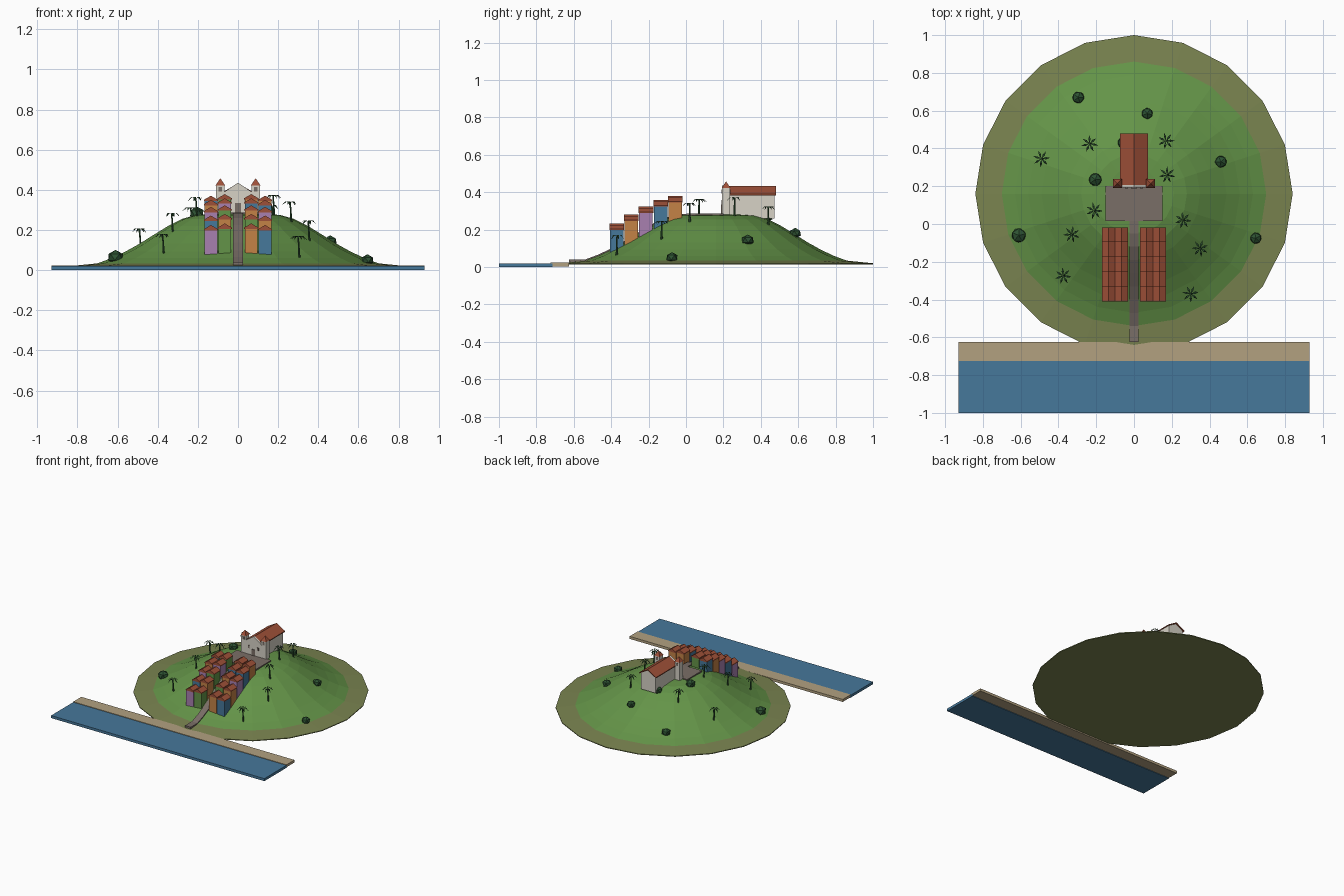
import bpy, bmesh, math, random
from mathutils import Vector, Matrix

if "Cube" in bpy.data.objects:
    bpy.data.objects.remove(bpy.data.objects["Cube"])
random.seed(4)


def material(name, *rgb):
    lin = [((c / 255 + 0.055) / 1.055) ** 2.4 for c in rgb] + [1]
    m = bpy.data.materials.new(name)
    m.use_nodes = True
    m.diffuse_color = lin
    m.node_tree.nodes["Principled BSDF"].inputs["Base Color"].default_value = lin
    return m


grass = material("grass green", 100, 148, 72)
earth = material("olive earth", 122, 132, 80)
blue = material("blue", 70, 120, 155)
sand = material("sand", 178, 161, 128)
stone = material("grey stone", 122, 110, 103)
white = material("lime white", 215, 210, 198)
tile = material("terracotta", 158, 80, 56)
purple = material("purple", 168, 128, 176)
orange = material("ochre orange", 196, 130, 70)
leaf = material("dark leaf", 45, 82, 50)


def finish(name, bm, *mats):
    bmesh.ops.recalc_face_normals(bm, faces=bm.faces)
    mesh = bpy.data.meshes.new(name)
    bm.to_mesh(mesh)
    bm.free()
    for m in mats:
        mesh.materials.append(m)
    ob = bpy.data.objects.new(name, mesh)
    bpy.context.collection.objects.link(ob)
    return ob


def box(name, mat, x, y, z):
    """Box from (low, high) ranges on each axis."""
    bm = bmesh.new()
    bmesh.ops.create_cube(bm, size=1)
    for v in bm.verts:
        v.co = [r[0] if c < 0 else r[1] for c, r in zip(v.co, (x, y, z))]
    return finish(name, bm, mat)


def prism(name, mat, outline, y0, y1):
    """Extrude an x-z outline along y."""
    bm = bmesh.new()
    face = bm.faces.new([bm.verts.new((x, y0, z)) for x, z in outline])
    out = bmesh.ops.extrude_face_region(bm, geom=[face])["geom"]
    for v in out:
        if isinstance(v, bmesh.types.BMVert):
            v.co.y = y1
    return finish(name, bm, mat)


# Hill: stacked rings from rim to summit
SIDES, CENTRE = 20, 0.16
PROFILE = [(0.84, 0.02), (0.70, 0.034), (0.63, 0.06), (0.56, 0.093), (0.49, 0.132),
           (0.42, 0.176), (0.35, 0.219), (0.28, 0.255), (0.21, 0.275), (0.14, 0.28)]


def ground(x, y):
    r = math.hypot(x, y - CENTRE)
    for (r1, z1), (r0, z0) in zip(PROFILE, PROFILE[1:]):
        if r >= r0:
            return z0 + (z1 - z0) * (r - r0) / (r1 - r0)
    return PROFILE[-1][1]


bm = bmesh.new()
rings = []
for r, z in [(0.84, 0.014)] + PROFILE:
    ring = []
    for i in range(SIDES):
        a = math.tau * i / SIDES
        ring.append(bm.verts.new((r * math.cos(a), CENTRE + r * math.sin(a), z)))
    rings.append(ring)
for k, (low, high) in enumerate(zip(rings, rings[1:])):
    for i in range(SIDES):
        j = (i + 1) % SIDES
        bm.faces.new((low[i], low[j], high[j], high[i])).material_index = int(k > 1)
bm.faces.new(rings[0])
bm.faces.new(rings[-1]).material_index = 1
finish("hill", bm, earth, grass)

# Shore
box("sea", blue, (-0.93, 0.93), (-1, -0.715), (0, 0.02))
box("beach", sand, (-0.93, 0.93), (-0.725, -0.625), (0.004, 0.024))

# Path climbing the hill to the plaza
bm = bmesh.new()
prev = None
for y in [CENTRE - r for r, z in PROFILE[1:]] + [0.03]:
    z = ground(0, y)
    row = [bm.verts.new((x, y, z + h)) for x, h in
           ((-0.025, -0.01), (0.025, -0.01), (0.025, 0.006), (-0.025, 0.006))]
    if prev:
        for i in range(4):
            j = (i + 1) % 4
            bm.faces.new((prev[i], prev[j], row[j], row[i]))
    else:
        bm.faces.new(row)
    prev = row
bm.faces.new(prev)
finish("path", bm, stone)
box("path_foot", stone, (-0.025, 0.025), (-0.625, -0.53), (0.02, 0.04))
box("plaza", stone, (-0.15, 0.15), (0.015, 0.2), (0.25, 0.287))

# Church
box("nave", white, (-0.064, 0.064), (0.2, 0.472), (0.26, 0.388))
prism("nave_gable", white, [(-0.064, 0.387), (0.064, 0.387), (0, 0.424)], 0.205, 0.472)
prism("nave_roof", tile, [(-0.074, 0.383), (0, 0.425), (0.074, 0.383),
                          (0.074, 0.39), (0, 0.433), (-0.074, 0.39)], 0.207, 0.48)
prism("facade", white, [(-0.075, 0.26), (0.075, 0.26), (0.075, 0.385),
                        (0, 0.436), (-0.075, 0.385)], 0.192, 0.207)
box("church_door", stone, (-0.015, 0.015), (0.188, 0.193), (0.28, 0.335))
for s, side in ((-1, "right"), (1, "left")):
    cx, cy, w = s * 0.088, 0.214, 0.021
    box("tower_" + side, white, (cx - w, cx + w), (cy - w, cy + w), (0.26, 0.422))
    bm = bmesh.new()
    bmesh.ops.create_cone(bm, cap_ends=True, segments=4, radius1=0.034, radius2=0, depth=0.036)
    bmesh.ops.transform(bm, verts=bm.verts, matrix=Matrix.Translation((cx, cy, 0.44))
                        @ Matrix.Rotation(math.pi / 4, 4, "Z"))
    finish("tower_roof_" + side, bm, tile)
    box("bell_opening_" + side, stone, (cx - 0.008, cx + 0.008),
        (cy - w - 0.002, cy + w + 0.002), (0.392, 0.414))
    box("facade_window_" + side, stone, (s * 0.04 - 0.007, s * 0.04 + 0.007),
        (0.189, 0.193), (0.335, 0.358))

# Terraced houses: two rows on each side of the path
EAVES = [0.2, 0.247, 0.29, 0.325, 0.346]
ROWS = {"right_outer": (-0.135, [purple, blue, purple, orange, blue]),
        "right_inner": (-0.066, [grass, orange, grass, purple, grass]),
        "left_inner": (0.066, [orange, grass, orange, blue, orange]),
        "left_outer": (0.135, [blue, orange, purple, blue, orange])}
for row, (x, colours) in ROWS.items():
    lift = 0.008 if "inner" in row else 0
    for i, (eave, colour) in enumerate(zip(EAVES, colours)):
        y, top = -0.371 + i * 0.0785, eave + lift
        low = min(ground(x * 1.25, y - 0.037), ground(x, y)) - 0.01
        box(f"house_{row}_{i}", colour, (x - 0.032, x + 0.032), (y - 0.036, y + 0.036), (low, top))
        prism(f"house_roof_{row}_{i}", tile, [(x - 0.0355, top - 0.002), (x + 0.0355, top - 0.002),
              (x + 0.0355, top + 0.004), (x, top + 0.025), (x - 0.0355, top + 0.004)],
              y - 0.039, y + 0.039)

# Bushes
for n, (x, y, r) in enumerate([(-0.295, 0.67, 0.035), (0.07, 0.585, 0.033), (0.46, 0.33, 0.035),
                               (0.645, -0.075, 0.033), (-0.61, -0.06, 0.042),
                               (-0.205, 0.235, 0.038), (-0.055, 0.43, 0.035)]):
    bm = bmesh.new()
    bmesh.ops.create_icosphere(bm, subdivisions=1, radius=r)
    bmesh.ops.transform(bm, verts=bm.verts, matrix=Matrix.Translation((x, y, ground(x, y) + 0.012))
                        @ Matrix.Rotation(n, 4, "Z") @ Matrix.Diagonal((1, 1, 0.85, 1)))
    finish(f"bush_{n}", bm, leaf)

# Palms: thin leaning trunk with drooping fronds
for n, (x, y) in enumerate([(-0.49, 0.345), (-0.235, 0.425), (0.17, 0.44), (0.175, 0.26),
                            (-0.21, 0.07), (-0.33, -0.055), (0.26, 0.02), (0.35, -0.13),
                            (-0.375, -0.275), (0.3, -0.37)]):
    z, height = ground(x, y), random.uniform(0.085, 0.095)
    crown = Vector((x, y, z + height))
    bm = bmesh.new()
    bmesh.ops.create_cone(bm, cap_ends=True, segments=6, radius1=0.006, radius2=0.004,
                          depth=height + 0.01)
    for v in bm.verts:
        if v.co.z < 0:
            v.co.x += random.choice((0.006, 0.006))
        v.co += Vector((x, y, z + height / 2 - 0.005))
    finish(f"palm_trunk_{n}", bm, leaf)
    bm = bmesh.new()
    turn = random.uniform(0, math.tau)
    for k in range(7):
        a = turn + math.tau * k / 7
        out, across = Vector((math.cos(a), math.sin(a), 0)), Vector((-math.sin(a), math.cos(a), 0))
        up = Vector((0, 0, 1))
        mid, tip = crown + out * 0.024 + up * 0.006, crown + out * 0.045 - up * 0.014
        root, l, r, t = [bm.verts.new(p) for p in
                         (crown, mid + across * 0.006, mid - across * 0.006, tip)]
        bm.faces.new((root, l, r))
        bm.faces.new((l, t, r))
    finish(f"palm_fronds_{n}", bm, leaf)
